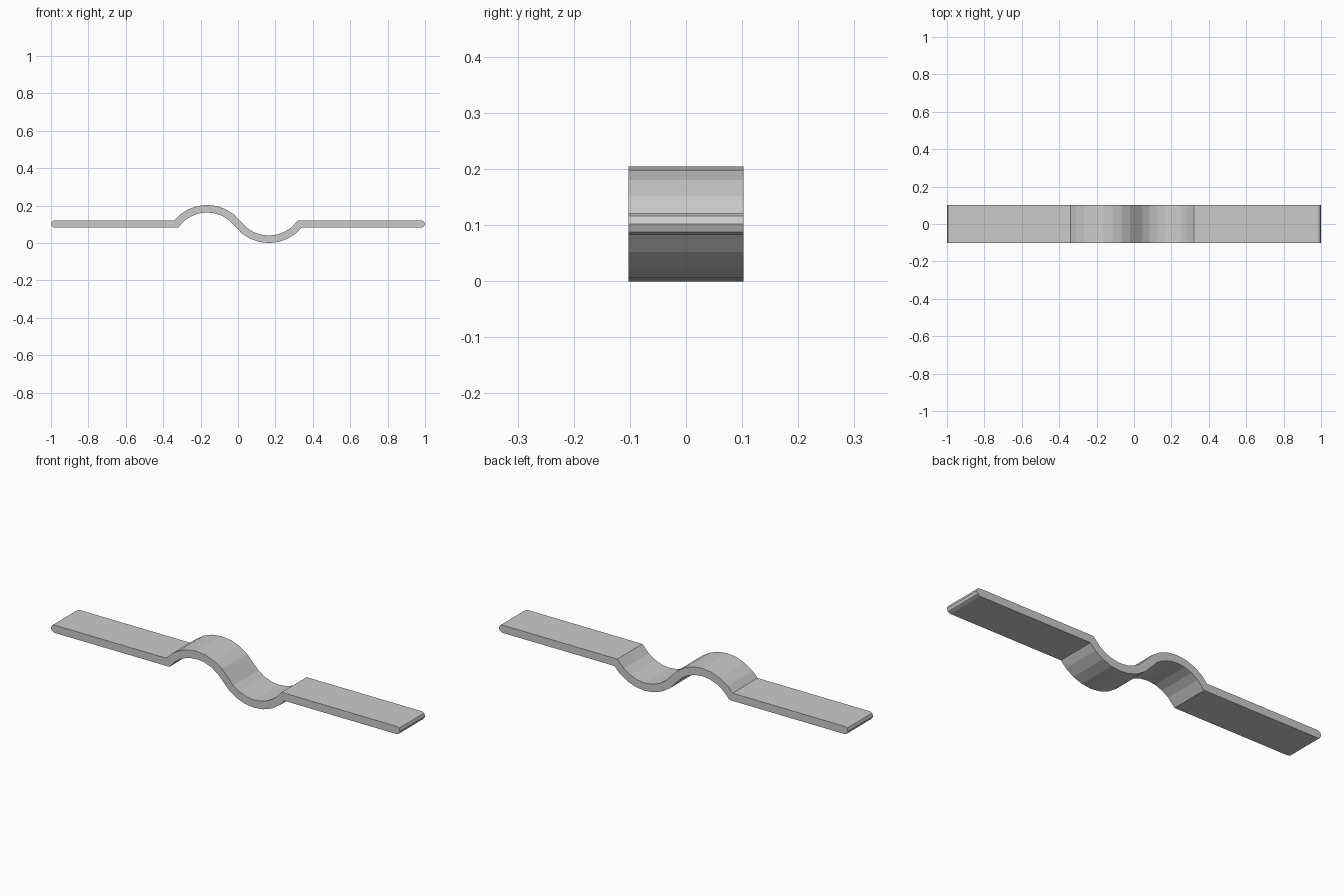
import bpy, bmesh, math
from mathutils import Vector

cube = bpy.data.objects.get("Cube")
if cube:
    bpy.data.objects.remove(cube, do_unlink=True)

HALF_T, HALF_W, MID_Z = 0.02, 0.1025, 0.102
SPAN, RISE, ARC_STEPS, CAP_STEPS = 0.33, 0.082, 8, 4

grey = bpy.data.materials.new("light_grey")
grey.use_nodes = True
colour = (0.6, 0.6, 0.6, 1)
grey.diffuse_color = colour
grey.node_tree.nodes["Principled BSDF"].inputs["Base Color"].default_value = colour

# Centre line: flat arm, upward arc, downward arc, flat arm
half = SPAN / 2
radius = (half ** 2 + RISE ** 2) / (2 * RISE)
reach = math.asin(half / radius)


def arc(sign):
    points = []
    for i in range(ARC_STEPS + 1):
        a = -reach + 2 * reach * i / ARC_STEPS
        points.append(Vector((sign * half + radius * math.sin(a),
                              -sign * (radius * math.cos(a) - radius + RISE))))
    return points


tip = 1 - HALF_T
path = [Vector((-tip, 0))] + arc(-1) + arc(1)[1:] + [Vector((tip, 0))]


# Offset the line with mitred corners
def offset(i, side):
    before = path[i] - path[max(i - 1, 0)]
    after = path[min(i + 1, len(path) - 1)] - path[i]
    dirs = [d.normalized() for d in (before, after) if d.length > 0]
    normals = [Vector((-d.y, d.x)) for d in dirs]
    mitre = sum(normals, Vector((0, 0))).normalized()
    return path[i] + mitre * side * HALF_T / mitre.dot(normals[0])


# Rounded end between the two offset sides
def cap(centre, start):
    angles = [start - math.pi * k / CAP_STEPS for k in range(1, CAP_STEPS)]
    return [centre + HALF_T * Vector((math.cos(a), math.sin(a))) for a in angles]


count = range(len(path))
outline = [offset(i, 1) for i in count] + cap(path[-1], math.pi / 2)
outline += [offset(i, -1) for i in reversed(count)] + cap(path[0], -math.pi / 2)

# Extrude the outline across the width
bm = bmesh.new()
face = bm.faces.new([bm.verts.new((p.x, -HALF_W, p.y + MID_Z)) for p in outline])
result = bmesh.ops.extrude_face_region(bm, geom=[face], use_keep_orig=True)
moved = [g for g in result["geom"] if isinstance(g, bmesh.types.BMVert)]
bmesh.ops.translate(bm, verts=moved, vec=(0, 2 * HALF_W, 0))
bmesh.ops.recalc_face_normals(bm, faces=bm.faces)
mesh = bpy.data.meshes.new("bent_strip")
bm.to_mesh(mesh)
bm.free()
mesh.materials.append(grey)
strip = bpy.data.objects.new("bent_strip", mesh)
bpy.context.collection.objects.link(strip)
